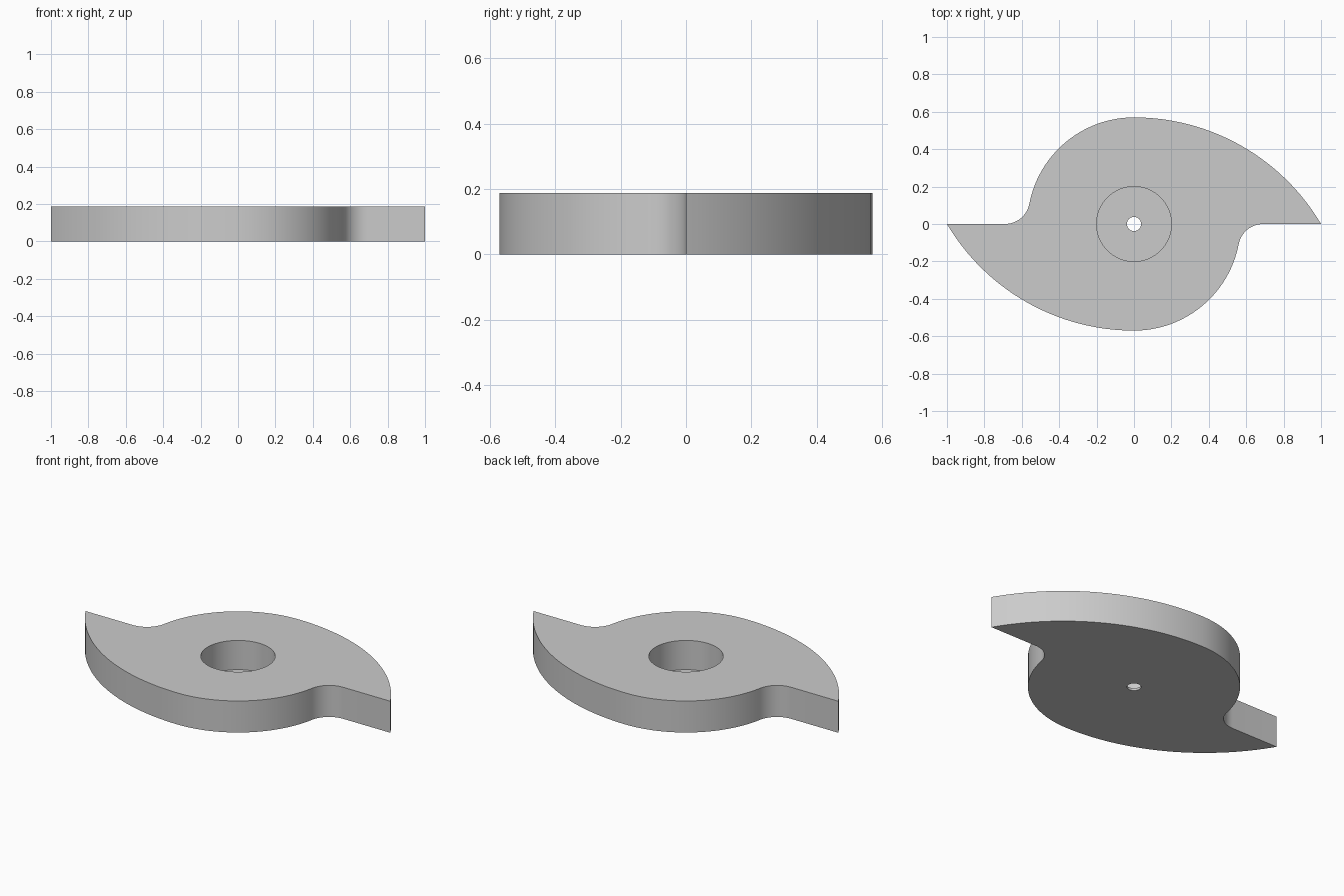
import bpy, bmesh
from math import pi, sin, cos, atan2, sqrt

cube = bpy.data.objects.get("Cube")
if cube:
    bpy.data.objects.remove(cube, do_unlink=True)

HEIGHT = 0.187
FLOOR = 0.014         # thickness left under the counterbore
HUB = 0.57            # radius of the round back of each lobe
BORE, PIN = 0.2, 0.038


def arc(cx, cy, r, a0, a1, n):
    """Points along an arc, both ends included."""
    return [(cx + r * cos(a0 + (a1 - a0) * i / n),
             cy + r * sin(a0 + (a1 - a0) * i / n)) for i in range(n + 1)]


# Half outline: long sweep from the tip, hub arc, fillet into the flat edge
drop = (1 - HUB ** 2) / (2 * HUB)
fillet = 0.133
fillet_x = -sqrt((HUB + fillet) ** 2 - fillet ** 2)
touch = atan2(fillet, fillet_x)
half = arc(0, -drop, HUB + drop, atan2(drop, 1), pi / 2, 32)
half += arc(0, 0, HUB, pi / 2, touch, 28)[1:]
half += arc(fillet_x, fillet, fillet, touch - pi, -pi / 2, 14)[1:]
outline = half + [(-x, -y) for x, y in half]

bm = bmesh.new()


def loop(points, z):
    """Closed ring of edges at one height."""
    vs = [bm.verts.new((x, y, z)) for x, y in points]
    return [bm.edges.new((a, b)) for a, b in zip(vs, vs[1:] + vs[:1])]


def circle(r, n):
    return arc(0, 0, r, 0, 2 * pi, n)[:-1]


outer_low, outer_high = loop(outline, 0), loop(outline, HEIGHT)
bore_low, bore_high = loop(circle(BORE, 64), FLOOR), loop(circle(BORE, 64), HEIGHT)
pin_low, pin_high = loop(circle(PIN, 32), 0), loop(circle(PIN, 32), FLOOR)

# Flat faces: underside, top and counterbore floor
for rings in ((outer_low, pin_low), (outer_high, bore_high), (bore_low, pin_high)):
    bmesh.ops.triangle_fill(bm, edges=rings[0] + rings[1], use_beauty=True)

# Upright walls
for low, high in ((outer_low, outer_high), (bore_low, bore_high), (pin_low, pin_high)):
    for a, b in zip(low, high):
        bm.faces.new((a.verts[0], a.verts[1], b.verts[1], b.verts[0]))
bmesh.ops.recalc_face_normals(bm, faces=bm.faces)

mesh = bpy.data.meshes.new("cam_plate")
bm.to_mesh(mesh)
bm.free()
plate = bpy.data.objects.new("cam_plate", mesh)
bpy.context.collection.objects.link(plate)

# Plain grey finish
grey = bpy.data.materials.new("plain_grey")
grey.use_nodes = True
color = (0.6, 0.6, 0.6, 1)
grey.diffuse_color = color
grey.node_tree.nodes["Principled BSDF"].inputs["Base Color"].default_value = color
mesh.materials.append(grey)

# Smooth walls with crisp rims
bpy.ops.object.select_all(action='DESELECT')
plate.select_set(True)
bpy.context.view_layer.objects.active = plate
bpy.ops.object.shade_smooth_by_angle(angle=pi / 6)
